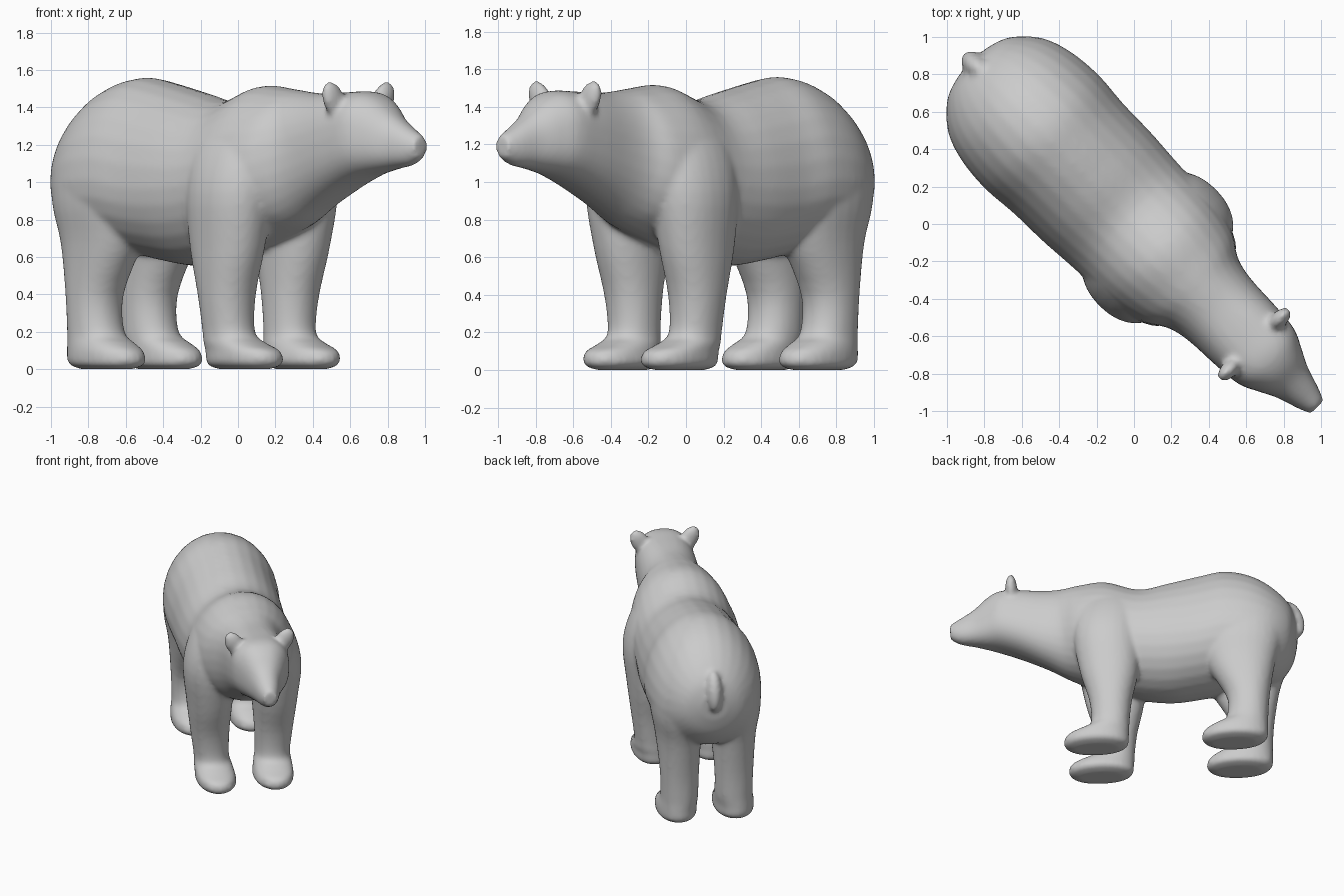
import bpy, bmesh, math
from mathutils import Matrix, Vector

if "Cube" in bpy.data.objects:
    bpy.data.objects.remove(bpy.data.objects["Cube"])

# Built facing local +x, then turned 45 degrees so the nose points to +x -y
TURN = Matrix.Rotation(-math.pi / 4, 4, 'Z')
SEG = 28
SUB = 4


def finish(name, bm):
    bmesh.ops.recalc_face_normals(bm, faces=bm.faces)
    bm.transform(TURN)
    me = bpy.data.meshes.new(name)
    bm.to_mesh(me)
    bm.free()
    ob = bpy.data.objects.new(name, me)
    bpy.context.collection.objects.link(ob)
    return ob


def refine(rows):
    """Add Catmull-Rom steps between the given section rows."""
    out = []
    for i in range(len(rows) - 1):
        quad = [rows[max(i - 1, 0)], rows[i], rows[i + 1], rows[min(i + 2, len(rows) - 1)]]
        for k in range(SUB):
            t = k / SUB
            out.append([b + .5 * t * (c - a + t * (2 * a - 5 * b + 4 * c - d
                                                   + t * (3 * (b - c) + d - a)))
                        for a, b, c, d in zip(*quad)])
    return out + [list(rows[-1])]


def loft(name, rings):
    """Skin a list of rings (lists of points) and cap both ends."""
    bm = bmesh.new()
    rows = [[bm.verts.new(p) for p in r] for r in rings]
    for a, b in zip(rows, rows[1:]):
        for i in range(SEG):
            j = (i + 1) % SEG
            bm.faces.new((a[i], a[j], b[j], b[i]))
    bm.faces.new(rows[0])
    bm.faces.new(rows[-1])
    return finish(name, bm)


def oval(power):
    """Unit superellipse points."""
    out = []
    for i in range(SEG):
        t = 2 * math.pi * i / SEG
        c, s = math.cos(t), math.sin(t)
        out.append((math.copysign(abs(c) ** (2 / power), c),
                    math.copysign(abs(s) ** (2 / power), s)))
    return out


def trunk_ring(u, b, t, w, p, belt):
    """Oval whose widest point sits at fraction 'belt' of its height."""
    mid = b + (t - b) * belt
    return [(u, w * c, mid + s * ((t - mid) if s > 0 else (mid - b))) for c, s in oval(p)]


def blob(name, loc, radii, rot):
    bm = bmesh.new()
    bmesh.ops.create_uvsphere(bm, u_segments=16, v_segments=10, radius=1)
    bm.transform(Matrix.Translation(loc) @ rot @ Matrix.Diagonal((*radii, 1)))
    return finish(name, bm)


# Trunk, neck and head: (along, bottom, top, half width, squareness, widest height)
trunk = [
    (-1.225, .95, 1.14, .10, 2, .5), (-1.18, .80, 1.27, .23, 2, .46),
    (-1.06, .67, 1.405, .35, 2, .42), (-.90, .63, 1.51, .41, 2, .42),
    (-.70, .61, 1.56, .43, 2, .42), (-.50, .575, 1.53, .415, 2, .42),
    (-.28, .55, 1.48, .41, 2, .45), (-.05, .58, 1.435, .395, 2, .47),
    (.20, .66, 1.515, .385, 2, .46), (.40, .73, 1.50, .34, 2.05, .47),
    (.52, .78, 1.485, .265, 2.15, .5), (.65, .86, 1.475, .235, 2.3, .5),
    (.85, .965, 1.482, .225, 2.5, .5), (1.0, 1.025, 1.485, .21, 2.5, .5),
    (1.10, 1.05, 1.445, .165, 2.4, .47), (1.20, 1.07, 1.36, .115, 2.3, .45),
    (1.31, 1.09, 1.29, .08, 2.2, .5), (1.385, 1.13, 1.25, .05, 2, .5)]
parts = [loft("body", [trunk_ring(*r) for r in refine(trunk)])]

# Legs with paws: (height, along, out, half length, half width)
front = [
    (1.40, .17, .13, .15, .10), (1.20, .17, .19, .25, .18), (.95, .18, .245, .255, .195),
    (.65, .165, .245, .22, .17), (.40, .155, .24, .16, .145), (.20, .16, .23, .145, .13),
    (.145, .195, .225, .18, .14), (.10, .255, .22, .235, .145), (.05, .265, .215, .245, .15),
    (.02, .265, .215, .23, .135), (0, .265, .215, .17, .08)]
rear = [
    (1.30, -.80, .16, .25, .15), (1.12, -.80, .20, .32, .20), (.90, -.815, .205, .32, .205),
    (.68, -.825, .205, .255, .17), (.40, -.88, .205, .16, .145), (.20, -.87, .205, .16, .14),
    (.145, -.83, .21, .20, .145), (.10, -.79, .215, .24, .15), (.05, -.78, .215, .25, .15),
    (.02, -.775, .215, .23, .14), (0, -.775, .215, .17, .08)]
for side, tag in ((1, "left"), (-1, "right")):
    for kind, rows in (("front", front), ("rear", rear)):
        parts.append(loft(f"{kind}_{tag}_leg",
                          [[(u + a * c, side * (v + b * s), z) for c, s in oval(2.15)]
                           for z, u, v, a, b in refine(rows)]))
    # Ears lean outward
    parts.append(blob(f"{tag}_ear", Vector((.91, side * .187, 1.44)), (.045, .07, .108),
                      Matrix.Rotation(-side * .5, 4, 'X')))

# Stub tail, its tip swung outward
parts.append(blob("tail", Vector((-1.195, 0, 1.17)), (.085, .065, .16),
                  Matrix.Rotation(.3, 4, 'Y')))

# Fuse everything into one soft skin
bpy.ops.object.select_all(action='DESELECT')
for ob in parts:
    ob.select_set(True)
bpy.context.view_layer.objects.active = parts[0]
bpy.ops.object.join()
bear = parts[0]
bear.name = "bear_body"
remesh = bear.modifiers.new("fuse", 'REMESH')
remesh.mode = 'VOXEL'
remesh.voxel_size = .016
remesh.use_smooth_shade = True
smooth = bear.modifiers.new("soften", 'SMOOTH')
smooth.factor = .5
smooth.iterations = 10
for p in bear.data.polygons:
    p.use_smooth = True
